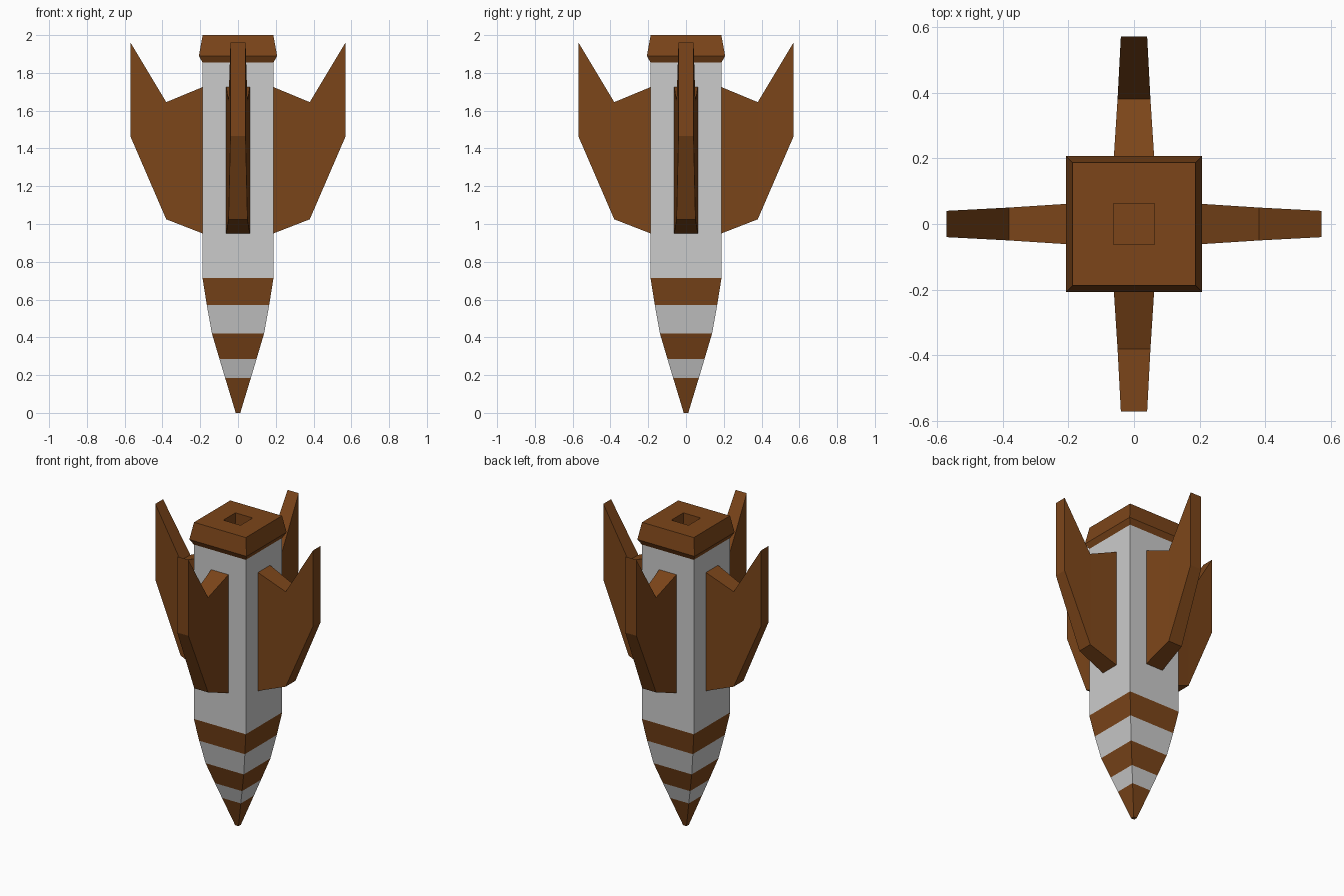
import bpy
from math import pi

if "Cube" in bpy.data.objects:
    bpy.data.objects.remove(bpy.data.objects["Cube"])


def material(name, rgb):
    mat = bpy.data.materials.new(name)
    mat.diffuse_color = (*rgb, 1.0)
    mat.use_nodes = True
    mat.node_tree.nodes["Principled BSDF"].inputs["Base Color"].default_value = mat.diffuse_color
    return mat


brown = material("brown", (0.2, 0.06, 0.01))


def square(half, z):
    return [(-half, -half, z), (half, -half, z), (half, half, z), (-half, half, z)]


def loft(name, rings, mat=None, cap_start=False, cap_end=False):
    """Skin a series of four-point rings, optionally closing the ends."""
    verts = [v for ring in rings for v in ring]
    faces = []
    for r in range(len(rings) - 1):
        a, b = 4 * r, 4 * r + 4
        for i in range(4):
            j = (i + 1) % 4
            faces.append((a + i, a + j, b + j, b + i))
    if cap_start:
        faces.append((3, 2, 1, 0))
    if cap_end:
        n = len(verts)
        faces.append((n - 4, n - 3, n - 2, n - 1))
    mesh = bpy.data.meshes.new(name)
    mesh.from_pydata(verts, [], faces)
    obj = bpy.data.objects.new(name, mesh)
    bpy.context.collection.objects.link(obj)
    if mat:
        mesh.materials.append(mat)
    return obj


# Striped nose bands and the straight body, from the tip upwards
profile = [(0.012, 0.0), (0.068, 0.185), (0.098, 0.285), (0.138, 0.42),
           (0.165, 0.57), (0.188, 0.715), (0.188, 1.855)]
names = ["nose_tip", "nose_band_1", "nose_band_2", "nose_band_3", "nose_band_4", "body"]
for k, name in enumerate(names):
    loft(name, [square(*profile[k]), square(*profile[k + 1])],
         brown if k % 2 == 0 else None, cap_start=(k == 0))

# Tail nozzle: flared collar with a square recess in its top
nozzle = [(0.188, 1.855), (0.207, 1.89), (0.187, 2.0), (0.0625, 2.0), (0.0625, 1.88)]
loft("tail_nozzle", [square(*p) for p in nozzle], brown, cap_end=True)

# Four swept fins: (distance out, half thickness, bottom, top)
stations = [(0.187, 0.0625, 0.95, 1.725), (0.38, 0.05, 1.025, 1.645), (0.57, 0.04, 1.465, 1.962)]
for k in range(4):
    rings = [[(x, -t, lo), (x, t, lo), (x, t, hi), (x, -t, hi)] for x, t, lo, hi in stations]
    fin = loft(f"fin_{k + 1}", rings, brown, cap_end=True)
    fin.rotation_euler.z = k * pi / 2
